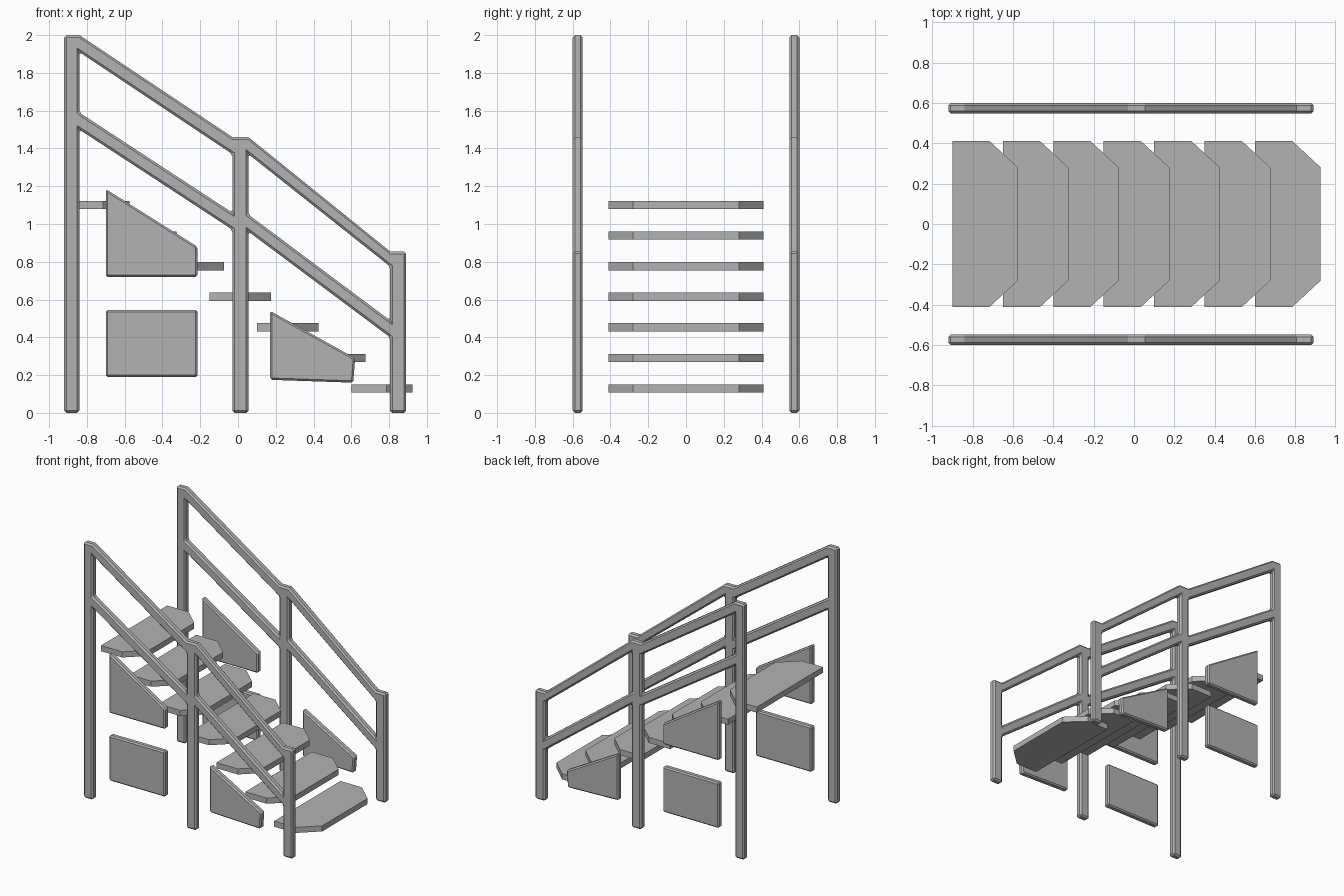
import bpy
import bmesh

if "Cube" in bpy.data.objects:
    bpy.data.objects.remove(bpy.data.objects["Cube"])

# Single flat grey
grey = bpy.data.materials.new("plain grey")
grey.use_nodes = True
colour = (0.45, 0.45, 0.45, 1)
grey.diffuse_color = colour
grey.node_tree.nodes["Principled BSDF"].inputs["Base Color"].default_value = colour


def slab(name, polygons, place, offset, bevel=0.0):
    """Extrude a flat patchwork of 2D polygons along offset."""
    bm = bmesh.new()
    shared = {}
    for polygon in polygons:
        for p in polygon:
            if p not in shared:
                shared[p] = bm.verts.new(place(*p))
        bm.faces.new([shared[p] for p in polygon])
    result = bmesh.ops.extrude_face_region(bm, geom=bm.faces[:], use_keep_orig=True)
    moved = [g for g in result["geom"] if isinstance(g, bmesh.types.BMVert)]
    bmesh.ops.translate(bm, verts=moved, vec=offset)
    bmesh.ops.recalc_face_normals(bm, faces=bm.faces[:])
    mesh = bpy.data.meshes.new(name)
    bm.to_mesh(mesh)
    bm.free()
    mesh.materials.append(grey)
    obj = bpy.data.objects.new(name, mesh)
    bpy.context.collection.objects.link(obj)
    if bevel:
        mod = obj.modifiers.new("edge_bevel", "BEVEL")
        mod.width = bevel
        mod.segments = 1
        mod.limit_method = "ANGLE"
        mod.angle_limit = 0.9
    return obj


# Treads: recessed-looking centre panel and two wrapping nosing halves
def half(s):
    return [(0, 0.41 * s), (0.185, 0.41 * s), (0.325, 0.28 * s), (0.325, 0),
            (0.16, 0), (0.16, 0.24 * s), (0, 0.38 * s)]


centre = [(0, 0.38), (0.16, 0.24), (0.16, 0), (0.16, -0.24), (0, -0.38)]
for i in range(7):
    x0, z0 = 0.6 - 0.25 * i, 0.107 + 0.162 * i
    slab(f"tread_{i + 1}", [half(1), half(-1), centre],
         lambda x, y: (x0 + x, y, z0), (0, 0, 0.044))

# Railing outline: each post is left x, right x, then the heights where
# rails meet it on the left and right side, from the top down
posts = [
    (-0.92, -0.84, [2.0], [2.0, 1.91, 1.59, 1.50]),
    (-0.03, 0.055, [1.46, 1.37, 1.06, 0.97], [1.46, 1.37, 1.05, 0.96]),
    (0.805, 0.89, [0.855, 0.775, 0.49, 0.40], [0.855]),
]
railing = []
for left, right, heights_l, heights_r in posts:
    railing.append([(left, 0)] + [(left, z) for z in reversed(heights_l)]
                   + [(right, z) for z in heights_r] + [(right, 0)])
for (_, xa, _, za), (xb, _, zb, _) in zip(posts, posts[1:]):
    for k in (0, 2):
        railing.append([(xa, za[k]), (xb, zb[k]), (xb, zb[k + 1]), (xa, za[k + 1])])

# Side panels standing in the railing planes
panels = {
    "upper_panel": [(-0.70, 0.72), (-0.70, 1.185), (-0.215, 0.88), (-0.215, 0.72)],
    "lower_panel": [(-0.70, 0.19), (-0.70, 0.545), (-0.215, 0.545), (-0.215, 0.19)],
    "front_panel": [(0.17, 0.175), (0.17, 0.54), (0.62, 0.29), (0.61, 0.16)],
}

for side, y0 in (("right", -0.6), ("left", 0.547)):
    slab(f"{side}_railing", railing, lambda x, z: (x, y0, z), (0, 0.053, 0), 0.012)
    for name, outline in panels.items():
        slab(f"{side}_{name}", [outline],
             lambda x, z: (x, y0 + 0.003, z), (0, 0.047, 0), 0.01)
